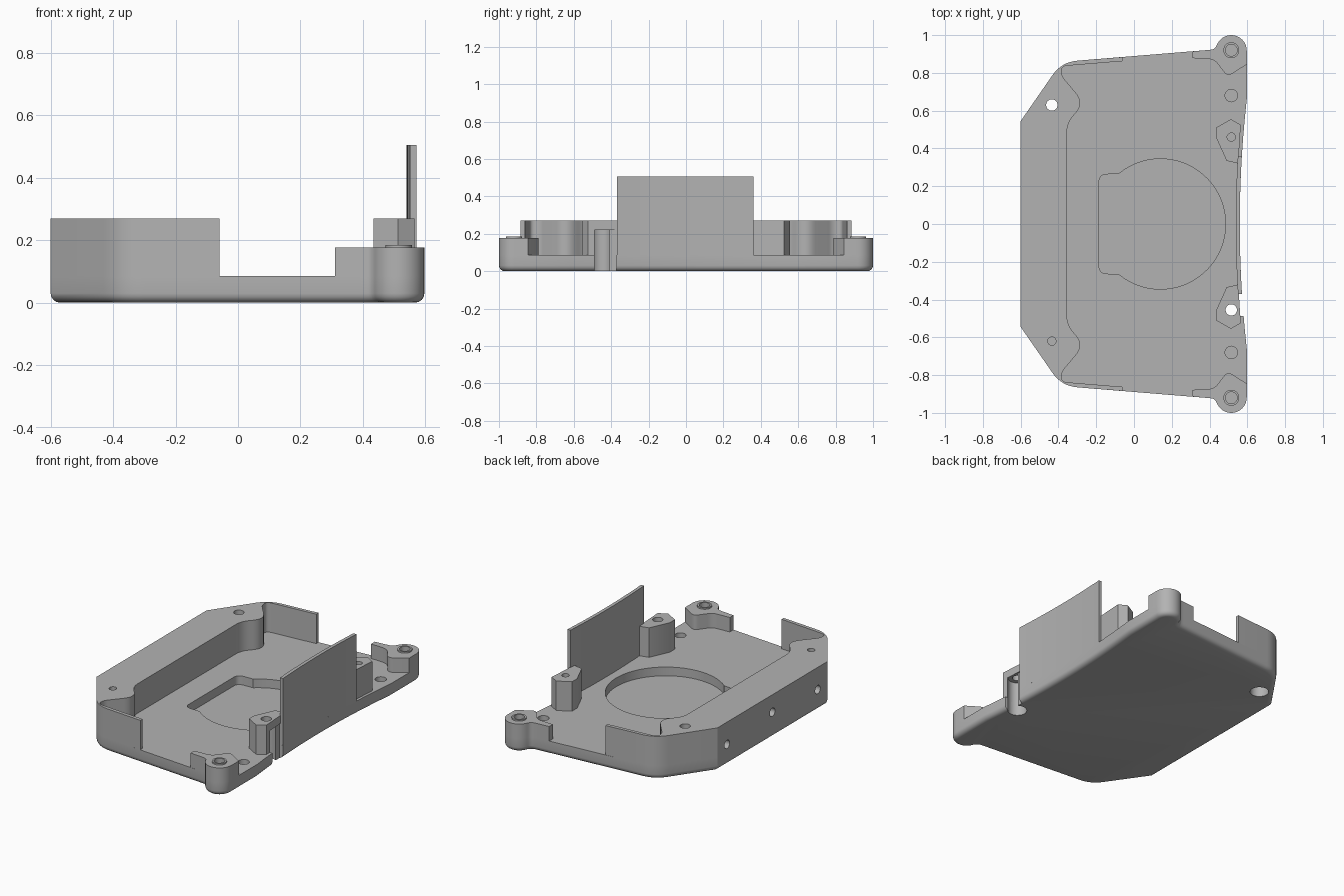
import bpy, bmesh, math
from mathutils import Vector, Matrix

if "Cube" in bpy.data.objects:
    bpy.data.objects.remove(bpy.data.objects["Cube"], do_unlink=True)

GREY = (0.45, 0.45, 0.45, 1)
plastic = bpy.data.materials.new("grey plastic")
plastic.use_nodes = True
plastic.diffuse_color = GREY
plastic.node_tree.nodes["Principled BSDF"].inputs["Base Color"].default_value = GREY

FLOOR, WALL, CORNER, TALL = 0.085, 0.27, 0.176, 0.505


def rounded(points, steps=8):
    """Open chain of (x, y) or (x, y, cut) points; cut rounds that corner."""
    out = []
    for i, p in enumerate(points):
        v = Vector(p[:2])
        if len(p) < 3:
            out.append(v)
            continue
        a = v + (Vector(points[i - 1][:2]) - v).normalized() * p[2]
        b = v + (Vector(points[i + 1][:2]) - v).normalized() * p[2]
        for s in range(steps + 1):
            t = s / steps
            out.append(a * (1 - t) ** 2 + v * 2 * t * (1 - t) + b * t * t)
    return out


def mirrored(points):
    return [Vector((p[0], -p[1])) for p in reversed(points)]


def to_object(name, bm):
    bmesh.ops.recalc_face_normals(bm, faces=bm.faces)
    mesh = bpy.data.meshes.new(name)
    bm.to_mesh(mesh)
    bm.free()
    mesh.materials.append(plastic)
    obj = bpy.data.objects.new(name, mesh)
    bpy.context.collection.objects.link(obj)
    return obj


def prism(name, points, z0, z1, bottom_round=0):
    bm = bmesh.new()
    face = bm.faces.new([bm.verts.new((p[0], p[1], z0)) for p in points])
    rim = list(face.edges)
    top = bmesh.ops.extrude_face_region(bm, geom=[face], use_keep_orig=True)["geom"]
    moved = [g for g in top if isinstance(g, bmesh.types.BMVert)]
    bmesh.ops.translate(bm, verts=moved, vec=(0, 0, z1 - z0))
    bmesh.ops.recalc_face_normals(bm, faces=bm.faces)
    if bottom_round:
        bmesh.ops.bevel(bm, geom=rim, offset=bottom_round, segments=4,
                        profile=0.5, affect='EDGES', clamp_overlap=False)
    return to_object(name, bm)


def cylinder(name, x, y, r, z0, z1):
    bm = bmesh.new()
    bmesh.ops.create_cone(bm, cap_ends=True, segments=32, radius1=r, radius2=r, depth=z1 - z0,
                          matrix=Matrix.Translation((x, y, (z0 + z1) / 2)))
    return to_object(name, bm)


def box_points(x0, x1, y0, y1):
    return [(x0, y0), (x1, y0), (x1, y1), (x0, y1)]


def cut(target, cutter):
    cutter.hide_render = True
    mod = target.modifiers.new("cut", 'BOOLEAN')
    mod.operation, mod.solver, mod.object = 'DIFFERENCE', 'EXACT', cutter
    bpy.context.view_layer.objects.active = target
    bpy.ops.object.modifier_apply(modifier=mod.name)


def edge_x(y):
    return 0.56 + 0.085 * y * y


# Shared outline pieces: gently hollow edge, round ear, chamfered corner
ear = [Vector((0.515 + 0.082 * math.cos(math.radians(a)), 0.918 + 0.082 * math.sin(math.radians(a))))
       for a in range(0, 156, 11)]
ear += rounded([(0.44, 0.95), (0.428, 0.925, 0.02), (0.39, 0.921)], 4)[1:]
hollow = [Vector((edge_x(i * 0.066), i * 0.066)) for i in range(11)]
chamfer = rounded([(0.31, 0.914), (-0.383, 0.858, 0.085), (-0.6, 0.545)])[1:]

# Base tray
half = hollow[1:] + ear + chamfer
base = prism("base_tray", [hollow[0]] + half + mirrored(half), 0, FLOOR, 0.03)

# Tall grip block with thin side walls
outer = [Vector((-0.06, 0.884))] + chamfer
inner = rounded([(-0.06, 0.862), (-0.39, 0.835, 0.035), (-0.38, 0.78, 0.02),
                 (-0.262, 0.64, 0.07), (-0.355, 0.535, 0.05), (-0.355, 0.3)])[:-1]
block = prism("grip_block", outer + mirrored(outer) + [Vector((p.x, -p.y)) for p in inner]
              + inner[::-1], FLOOR, WALL)

# Corner mounts, washers and posts on both sides
corner_shape = [Vector((0.597, 0.845))] + ear + rounded(
    [(0.31, 0.914), (0.31, 0.878), (0.425, 0.872, 0.03), (0.495, 0.78, 0.03), (0.597, 0.845)])[:-1]
post_shape = [(0.434, 0.51), (0.513, 0.555), (0.565, 0.525), (0.552, 0.32), (0.49, 0.335), (0.434, 0.46)]
parts = [base, block]
posts = {}
for side, s in (("left", 1), ("right", -1)):
    corner = prism(f"corner_mount_{side}", [(p.x, p.y * s) for p in corner_shape], FLOOR, CORNER)
    washer = cylinder(f"corner_washer_{side}", 0.515, 0.92 * s, 0.042, CORNER, CORNER + 0.009)
    post = prism(f"screw_post_{side}", [(x, y * s) for x, y in post_shape], FLOOR, WALL)
    posts[s] = post
    parts += [corner, washer, post]
    screw = cylinder("corner_cutter", 0.515, 0.92 * s, 0.031, 0.1, 0.3)
    cut(corner, screw)
    cut(washer, screw)
    magnet = cylinder("magnet_cutter", 0.515, 0.68 * s, 0.033, 0.05, 0.2)
    cut(base, magnet)
    for c in (screw, magnet):
        bpy.data.objects.remove(c, do_unlink=True)

# Curved upright panel
ys = [-0.37 + i * 0.0456 for i in range(17)]
panel = prism("upright_panel", [(edge_x(y), y) for y in ys]
              + [(edge_x(y) - 0.021, y) for y in reversed(ys)], FLOOR, TALL)
parts.append(panel)

# Round recess with a squared tab in the floor
arc = [Vector((0.14 + 0.345 * math.cos(a), 0.345 * math.sin(a)))
       for a in (math.radians(-129 + i * 258 / 48) for i in range(49))]
tab = rounded([(-0.08, 0.265), (-0.185, 0.262, 0.04), (-0.185, 0)])[:-1]
cutters = [(prism("recess_cutter", arc + tab + mirrored(tab), 0.03, 0.2), [base])]

# Through holes with wide bores underneath, blind screw holes
cutters += [
    (cylinder("grip_bore", -0.435, 0.63, 0.055, -0.1, 0.22), [base, block]),
    (cylinder("grip_hole", -0.435, 0.63, 0.03, 0.2, 0.4), [block]),
    (cylinder("grip_screw_hole", -0.435, -0.62, 0.022, 0.13, 0.4), [block]),
    (cylinder("post_bore", 0.515, -0.455, 0.056, -0.1, 0.22), [base, posts[-1]]),
    (cylinder("post_hole", 0.515, -0.455, 0.03, 0.2, 0.4), [posts[-1]]),
    (cylinder("post_screw_hole", 0.515, 0.46, 0.022, 0.13, 0.4), [posts[1]]),
    (prism("edge_notch", box_points(0.548, 0.7, -0.488, -0.371), -0.1, 0.22), [base, posts[-1]]),
]

# Three holes in the flat outer face
for y, z in ((-0.45, 0.13), (0, 0.16), (0.45, 0.13)):
    hole = cylinder("side_hole", 0, 0, 0.026, -0.08, 0.08)
    hole.data.transform(Matrix.Translation((-0.6, y, z)) @ Matrix.Rotation(math.pi / 2, 4, 'Y'))
    cutters.append((hole, [block]))

for cutter, targets in cutters:
    for target in targets:
        cut(target, cutter)
    bpy.data.objects.remove(cutter, do_unlink=True)

# Smooth the curves, keep edges crisp
bpy.ops.object.select_all(action='DESELECT')
for part in parts:
    part.select_set(True)
bpy.context.view_layer.objects.active = base
bpy.ops.object.shade_smooth_by_angle(angle=math.radians(30))
